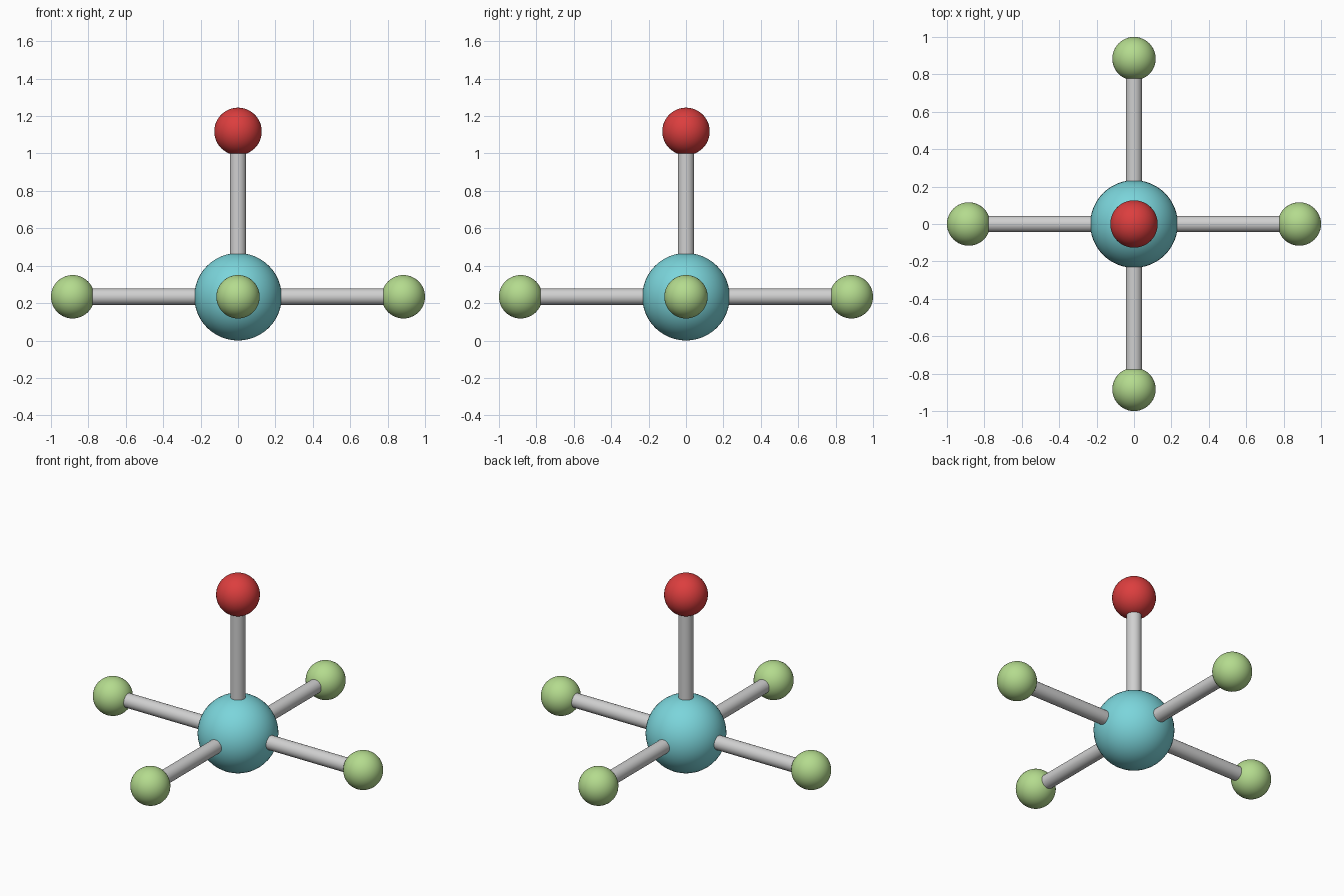
import bpy
from mathutils import Vector

if "Cube" in bpy.data.objects:
    bpy.data.objects.remove(bpy.data.objects["Cube"])

R_CORE, R_OUTER, R_TOP, R_BOND = 0.234, 0.116, 0.127, 0.044
CENTRE = Vector((0, 0, R_CORE))
LENGTH = 1 - R_OUTER  # centre-to-centre bond length


def material(name, rgb):
    lin = [((c / 255 + 0.055) / 1.055) ** 2.4 for c in rgb]
    m = bpy.data.materials.new(name)
    m.diffuse_color = (*lin, 1)
    m.use_nodes = True
    m.node_tree.nodes["Principled BSDF"].inputs["Base Color"].default_value = m.diffuse_color
    return m


teal = material("teal", (123, 213, 219))
green = material("light green", (180, 219, 142))
red = material("red", (220, 62, 62))
grey = material("light grey", (208, 208, 208))


def finish(name, mat):
    ob = bpy.context.object
    ob.name = name
    ob.data.materials.append(mat)
    bpy.ops.object.shade_smooth_by_angle()
    return ob


def ball(name, loc, radius, mat):
    bpy.ops.mesh.primitive_uv_sphere_add(segments=48, ring_count=24, radius=radius, location=loc)
    return finish(name, mat)


def rod(name, direction):
    # Rod from the core centre to the outer ball centre
    bpy.ops.mesh.primitive_cylinder_add(
        vertices=32, radius=R_BOND, depth=LENGTH,
        location=CENTRE + direction * LENGTH / 2,
        rotation=direction.to_track_quat('Z', 'Y').to_euler())
    return finish(name, grey)


# Central ball
ball("centre_ball", CENTRE, R_CORE, teal)

# Four flat arms and one upright arm, each tipped with a ball
arms = {"right": (1, 0, 0), "left": (-1, 0, 0), "back": (0, 1, 0),
        "front": (0, -1, 0), "top": (0, 0, 1)}
for side, d in arms.items():
    d = Vector(d)
    rod(side + "_rod", d)
    upright = side == "top"
    ball(side + "_ball", CENTRE + d * LENGTH,
         R_TOP if upright else R_OUTER, red if upright else green)
